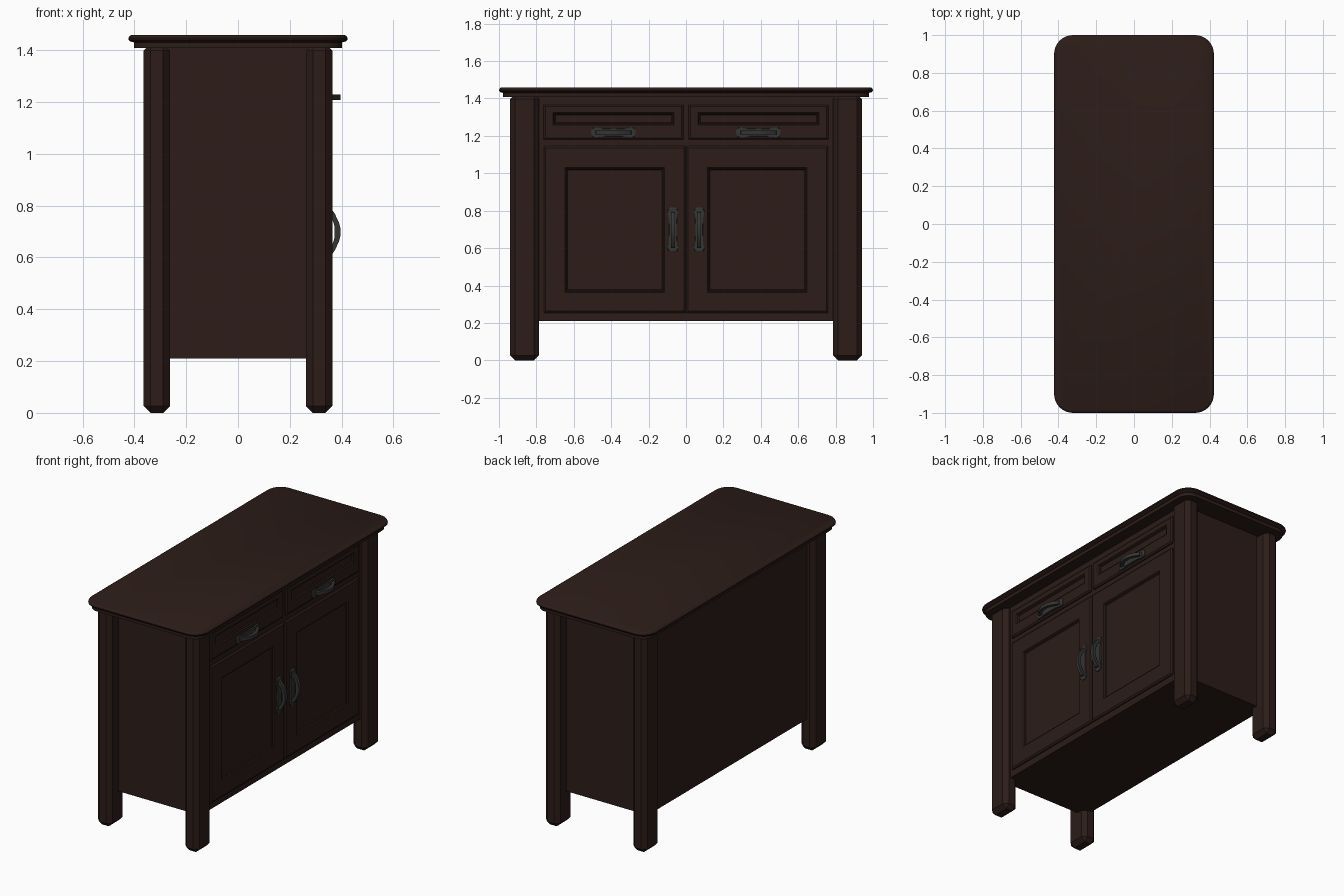
import bpy, bmesh
from math import sin, cos, pi
from mathutils import Vector

if "Cube" in bpy.data.objects:
    bpy.data.objects.remove(bpy.data.objects["Cube"])


def material(name, rgb):
    m = bpy.data.materials.new(name)
    m.diffuse_color = (*rgb, 1)
    m.use_nodes = True
    m.node_tree.nodes["Principled BSDF"].inputs["Base Color"].default_value = m.diffuse_color
    return m


WOOD = material("dark_wood", (0.025, 0.012, 0.009))
METAL = material("dark_metal", (0.035, 0.035, 0.034))


def finish(name, bm, mat, smooth=False):
    bmesh.ops.recalc_face_normals(bm, faces=bm.faces)
    me = bpy.data.meshes.new(name)
    bm.to_mesh(me)
    bm.free()
    me.materials.append(mat)
    ob = bpy.data.objects.new(name, me)
    bpy.context.collection.objects.link(ob)
    if smooth:
        bpy.ops.object.select_all(action='DESELECT')
        ob.select_set(True)
        bpy.context.view_layer.objects.active = ob
        bpy.ops.object.shade_smooth_by_angle(angle=0.6)
    return ob


def loft(name, rings, mat, smooth=False):
    """Skin closed rings of equal length and cap both ends."""
    bm = bmesh.new()
    vs = [[bm.verts.new(p) for p in r] for r in rings]
    n = len(vs[0])
    for a, b in zip(vs, vs[1:]):
        for i in range(n):
            j = (i + 1) % n
            bm.faces.new((a[i], a[j], b[j], b[i]))
    bm.faces.new(vs[0])
    bm.faces.new(vs[-1])
    return finish(name, bm, mat, smooth)


def box(name, lo, hi, mat, bevel=0):
    bm = bmesh.new()
    bmesh.ops.create_cube(bm, size=1)
    lo, hi = Vector(lo), Vector(hi)
    for v in bm.verts:
        v.co = (lo + hi) / 2 + v.co * (hi - lo)
    if bevel:
        bmesh.ops.bevel(bm, geom=bm.edges[:], offset=bevel, segments=1,
                        affect='EDGES', profile=0.5)
    return finish(name, bm, mat)


def rounded_rect(hx, hy, r, z, n=8):
    pts = []
    for k, (sx, sy) in enumerate([(1, 1), (-1, 1), (-1, -1), (1, -1)]):
        for i in range(n + 1):
            a = (k + i / n) * pi / 2
            pts.append((sx * (hx - r) + r * cos(a), sy * (hy - r) + r * sin(a), z))
    return pts


def front_rect(x, y0, y1, z0, z1, d=0):
    return [(x, y0 + d, z0 + d), (x, y1 - d, z0 + d), (x, y1 - d, z1 - d), (x, y0 + d, z1 - d)]


def framed_front(name, outer, inner):
    """Raised front with bevelled rim and a stepped, sunken centre."""
    rings = [front_rect(0.315, *outer), front_rect(0.332, *outer),
             front_rect(0.340, *outer, 0.010), front_rect(0.340, *inner),
             front_rect(0.333, *inner, 0.005), front_rect(0.333, *inner, 0.010),
             front_rect(0.327, *inner, 0.014)]
    loft(name, rings, WOOD)


def handle(name, cy, cz, upright):
    def place(x, u, v):
        # u runs along the handle, v across it
        return (x, cy + v, cz + u) if upright else (x, cy + u, cz + v)

    # waisted back plate with rounded ends
    half = [(0.0, 0.020), (0.06, 0.021), (0.085, 0.027), (0.105, 0.028), (0.116, 0.020), (0.12, 0.008)]
    right = half + [(u, -v) for u, v in reversed(half)]
    outline = right + [(-u, -v) for u, v in right[1:-1]]
    loft(name + "_plate", [[place(x, u * k, v * k) for u, v in outline]
                           for x, k in ((0.336, 1), (0.344, 1), (0.348, 0.95))], METAL)
    # bowed grip, given as inner and outer (x, u) edges
    side = [((0.340, 0.072), (0.340, 0.098)), ((0.352, 0.068), (0.358, 0.093)),
            ((0.364, 0.050), (0.374, 0.070)), ((0.371, 0.028), (0.390, 0.036)),
            ((0.373, 0.012), (0.395, 0.015))]
    path = side + [((a[0], -a[1]), (b[0], -b[1])) for a, b in reversed(side)]
    w = 0.011
    loft(name + "_grip", [[place(*a, -w), place(*a, w), place(*b, w), place(*b, -w)]
                          for a, b in path], METAL, True)


# table top: rounded slab with a moulded edge and a smaller tier below
edge = [(0.021, 1.408), (0.021, 1.430), (0.007, 1.434), (0.001, 1.440),
        (0.0, 1.446), (0.004, 1.454), (0.012, 1.459)]
loft("table_top", [rounded_rect(0.423 - d, 1 - d, 0.1 - d, z) for d, z in edge], WOOD, True)

# cabinet body, set back between the legs
box("cabinet_body", (-0.32, -0.85, 0.21), (0.325, 0.85, 1.41), WOOD)

# four chamfered legs
for sx in (-1, 1):
    for sy in (-1, 1):
        xs = sorted((sx * 0.262, sx * 0.364))
        ys = sorted((sy * 0.785, sy * 0.94))
        box("leg", (xs[0], ys[0], 0), (xs[1], ys[1], 1.425), WOOD, 0.027)

# doors, drawers and their handles on the +x side
for s, side in ((-1, "left"), (1, "right")):
    def span(a, b):
        return sorted((s * a, s * b))
    framed_front(side + "_drawer", (*span(0.013, 0.762), 1.18, 1.366),
                 (*span(0.064, 0.712), 1.258, 1.326))
    framed_front(side + "_door", (*span(0.002, 0.76), 0.254, 1.145),
                 (*span(0.115, 0.648), 0.364, 1.032))
    handle(side + "_drawer_handle", s * 0.388, 1.218, False)
    handle(side + "_door_handle", s * 0.07, 0.698, True)
